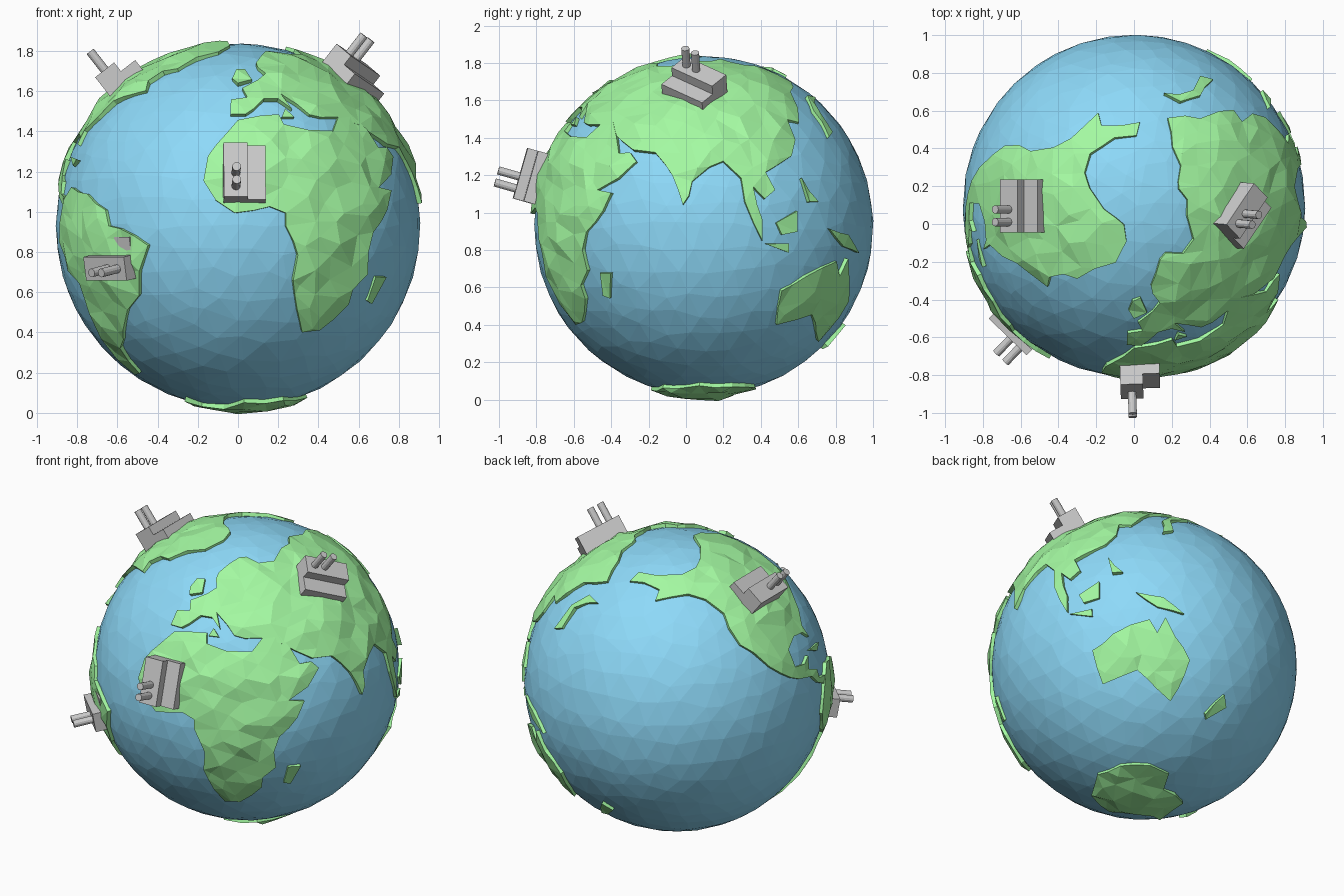
import bpy, bmesh, random
from math import sin, cos, radians, pi, sqrt, atan2
from mathutils import Vector, Matrix
from mathutils.geometry import delaunay_2d_cdt

if "Cube" in bpy.data.objects:
    bpy.data.objects.remove(bpy.data.objects["Cube"])

random.seed(4)
CENTRE = Vector((0, 0.095, 0.93))
R = 0.907


def material(name, rgb):
    m = bpy.data.materials.new(name)
    m.diffuse_color = (*rgb, 1)
    m.use_nodes = True
    m.node_tree.nodes["Principled BSDF"].inputs["Base Color"].default_value = m.diffuse_color
    return m


BLUE = material("sea_blue", (0.27, 0.70, 0.95))
GREEN = material("land_green", (0.37, 0.95, 0.36))


def direction(lon, lat):
    """Unit vector for a longitude and latitude; the front faces 6 degrees west."""
    a, b = radians(lon + 6), radians(lat)
    return Vector((sin(a) * cos(b), -cos(a) * cos(b), sin(b)))


def frame(n):
    """East and north tangents at a unit vector."""
    east = Vector((0, 0, 1)).cross(n).normalized()
    return east, n.cross(east)


def finish(bm, name, mat=None):
    me = bpy.data.meshes.new(name)
    bm.to_mesh(me)
    bm.free()
    ob = bpy.data.objects.new(name, me)
    ob.location = CENTRE
    bpy.context.collection.objects.link(ob)
    if mat:
        me.materials.append(mat)
    return ob


# Ocean: faceted ball with slightly shuffled vertices
bm = bmesh.new()
bmesh.ops.create_icosphere(bm, subdivisions=4, radius=1)
for v in bm.verts:
    j = Vector([random.uniform(-0.03, 0.03) for _ in range(3)])
    v.co = (v.co + j).normalized() * R
finish(bm, "ocean", BLUE)

# Evenly spread directions used as inland points
COUNT = 1000
SPREAD = []
for i in range(COUNT):
    z = 1 - (2 * i + 1) / COUNT
    a = i * pi * (3 - sqrt(5))
    d = Vector((cos(a) * sqrt(1 - z * z), sin(a) * sqrt(1 - z * z), z))
    SPREAD.append((d + Vector([random.uniform(-0.03, 0.03) for _ in range(3)])).normalized())


def land(name, outline):
    """Raised faceted land patch inside a coast outline of (lon, lat) points."""
    pts = [direction(*p) for p in outline]
    coast = []
    for p, q in zip(pts, pts[1:] + pts[:1]):
        n = max(1, round(p.angle(q) / 0.11))
        for k in range(n):
            d = p.lerp(q, k / n).normalized()
            if k:
                d += Vector([random.uniform(-0.012, 0.012) for _ in range(3)])
            coast.append(d.normalized())
    mid = sum(coast, Vector()).normalized()
    east, north = frame(mid)

    def flat(d):
        a = mid.angle(d)
        return Vector((d.dot(east), d.dot(north))).normalized() * a

    def lift(p):
        a, t = p.length, atan2(p.y, p.x)
        return mid * cos(a) + (east * cos(t) + north * sin(t)) * sin(a)

    n = len(coast)
    p2 = [flat(d) for d in coast]
    area = sum(p2[i - 1].x * p2[i].y - p2[i].x * p2[i - 1].y for i in range(n))
    if area < 0:
        p2.reverse()
    inland = [flat(d) for d in SPREAD if mid.angle(d) < 2.3]
    inland = [p for p in inland if min((p - c).length for c in p2) > 0.05]
    co, _, tris, *_ = delaunay_2d_cdt(p2 + inland, [], [list(range(n))], 1, 1e-5)

    bm = bmesh.new()
    vs = [bm.verts.new(lift(p)) for p in co]
    for t in tris:
        bm.faces.new([vs[i] for i in t])
    bmesh.ops.delete(bm, geom=[v for v in bm.verts if not v.link_faces], context='VERTS')
    for v in bm.verts:
        v.co *= random.uniform(0.918, 0.93) if v.is_boundary else random.uniform(0.915, 0.942)
    # Cliffs running down into the ocean
    rim = [e for e in bm.edges if e.is_boundary]
    new = bmesh.ops.extrude_edge_only(bm, edges=rim)["geom"]
    for v in new:
        if isinstance(v, bmesh.types.BMVert):
            v.co = v.co.normalized() * 0.885
    bmesh.ops.recalc_face_normals(bm, faces=bm.faces[:])
    if sum(f.normal.dot(f.calc_center_median()) for f in bm.faces) < 0:
        bmesh.ops.reverse_faces(bm, faces=bm.faces[:])
    finish(bm, name, GREEN)


# Continents
land("africa_and_arabia", [
    (-6, 35), (10, 37), (11, 33), (20, 31), (31, 31), (36, 36), (43, 37), (48, 31), (51, 25),
    (56, 25), (59, 22), (53, 16), (45, 12), (51, 11), (48, 5), (41, -2), (39, -8), (40, -15),
    (35, -20), (35, -25), (31, -30), (26, -34), (19, -35), (15, -27), (12, -17), (13, -9),
    (9, 0), (9, 4), (4, 6), (-7, 4), (-13, 8), (-17, 14), (-16, 22), (-10, 30)])
land("eurasia", [
    (-9, 37), (-9, 43), (-2, 44), (-4, 48), (4, 52), (9, 55), (6, 59), (6, 62), (12, 66),
    (20, 70), (28, 71), (40, 67), (55, 67), (74, 72), (91, 72), (105, 74), (113, 73), (125, 69),
    (141, 66), (153, 57), (137, 51), (132, 43), (128, 37), (122, 38), (122, 30), (118, 24),
    (110, 20), (106, 18), (109, 12), (105, 9), (101, 13), (104, 2), (104, -5), (98, 8), (97, 16),
    (91, 22), (86, 20), (80, 15), (79, 10), (77, 7), (73, 17), (70, 21), (66, 25), (57, 26),
    (50, 30), (45, 33), (36, 36), (28, 36), (23, 37), (19, 41), (13, 45), (16, 39), (11, 43),
    (5, 43), (0, 39), (-3, 37)])
land("north_america", [
    (170, 61), (172, 66), (-170, 66), (-146, 67), (-130, 70), (-118, 74), (-90, 80), (-60, 83),
    (-34, 83), (-18, 78), (-24, 70), (-38, 65), (-44, 58), (-52, 56), (-56, 51), (-53, 47),
    (-65, 44), (-70, 42), (-75, 36), (-81, 31), (-80, 26), (-83, 29), (-90, 30), (-97, 27),
    (-97, 20), (-91, 19), (-87, 21), (-88, 16), (-83, 14), (-82, 10), (-77, 9), (-78, 6),
    (-84, 9), (-88, 13), (-96, 15), (-105, 20), (-110, 24), (-116, 31), (-121, 35), (-124, 42),
    (-124, 48), (-132, 55), (-143, 58), (-155, 57), (-165, 55), (-164, 60), (-178, 62)])
land("south_america", [
    (-77, 8), (-72, 12), (-62, 10), (-52, 5), (-50, 0), (-40, -3), (-35, -6), (-39, -14),
    (-41, -22), (-48, -27), (-54, -34), (-58, -38), (-63, -41), (-66, -47), (-68, -53),
    (-73, -53), (-75, -46), (-73, -37), (-71, -28), (-70, -18), (-76, -14), (-81, -5), (-80, 1)])
land("australia", [
    (113, -22), (122, -17), (129, -14), (136, -12), (139, -17), (142, -11), (146, -18),
    (153, -26), (150, -37), (147, -42), (140, -38), (131, -31), (124, -33), (115, -35)])
land("antarctica", [
    (0, -72), (40, -70), (80, -68), (110, -68), (140, -69), (165, -72), (180, -80), (210, -78),
    (240, -75), (270, -75), (297, -70), (300, -76), (330, -79)])

# Islands
for name, outline in {
    "british_isles": [(-6, 50), (1, 52), (-2, 58), (-7, 57), (-9, 53)],
    "mediterranean_island": [(11, 36), (16, 36), (13, 39)],
    "madagascar": [(44, -24), (47, -25), (50, -16), (45, -16)],
    "japan": [(159, 48), (152, 46), (147, 42), (147, 33), (142, 31), (143, 42), (150, 49)],
    "borneo": [(109, 1), (117, 5), (117, -2), (111, -3)],
    "java": [(105, -6), (114, -6), (114, -9)],
    "new_guinea": [(131, -1), (141, -3), (149, -9), (139, -7)],
    "philippines": [(120, 16), (126, 8), (122, 8)],
    "new_zealand": [(173, -35), (177, -39), (169, -46), (167, -44)],
    "caribbean_island": [(-84, 22), (-74, 21), (-77, 19)],
}.items():
    land(name, outline)


def factory(name, lon, lat, turn, sink=0.0):
    """Low hall beside a tall hall with two chimneys, standing radially on the globe."""
    n = direction(lon, lat)
    east, north = frame(n)
    m = Matrix((east, north, n)).transposed().to_4x4() @ Matrix.Rotation(radians(turn), 4, 'Z')
    m = m @ Matrix.Translation((0, 0, -sink))
    bm = bmesh.new()
    for x0, x1, top in ((-0.105, 0.015, 1.02), (0.015, 0.105, 0.965)):
        size = (x1 - x0, 0.28, top - 0.86)
        mid = ((x0 + x1) / 2, 0, (top + 0.86) / 2)
        bmesh.ops.create_cube(bm, size=1, matrix=m @ Matrix.Translation(mid) @ Matrix.Diagonal((*size, 1)))
    for y in (-0.018, -0.085):
        bmesh.ops.create_cone(bm, segments=12, radius1=0.022, radius2=0.022, depth=0.18, cap_ends=True,
                              matrix=m @ Matrix.Translation((-0.045, y, 1.047)))
    finish(bm, name)


# Factories
factory("africa_factory", -4, 16, 0)
factory("north_america_factory", -96, 52, 90)
factory("south_america_factory", -50, -10, 90, 0.045)
factory("asia_factory", 79, 52, -125)
